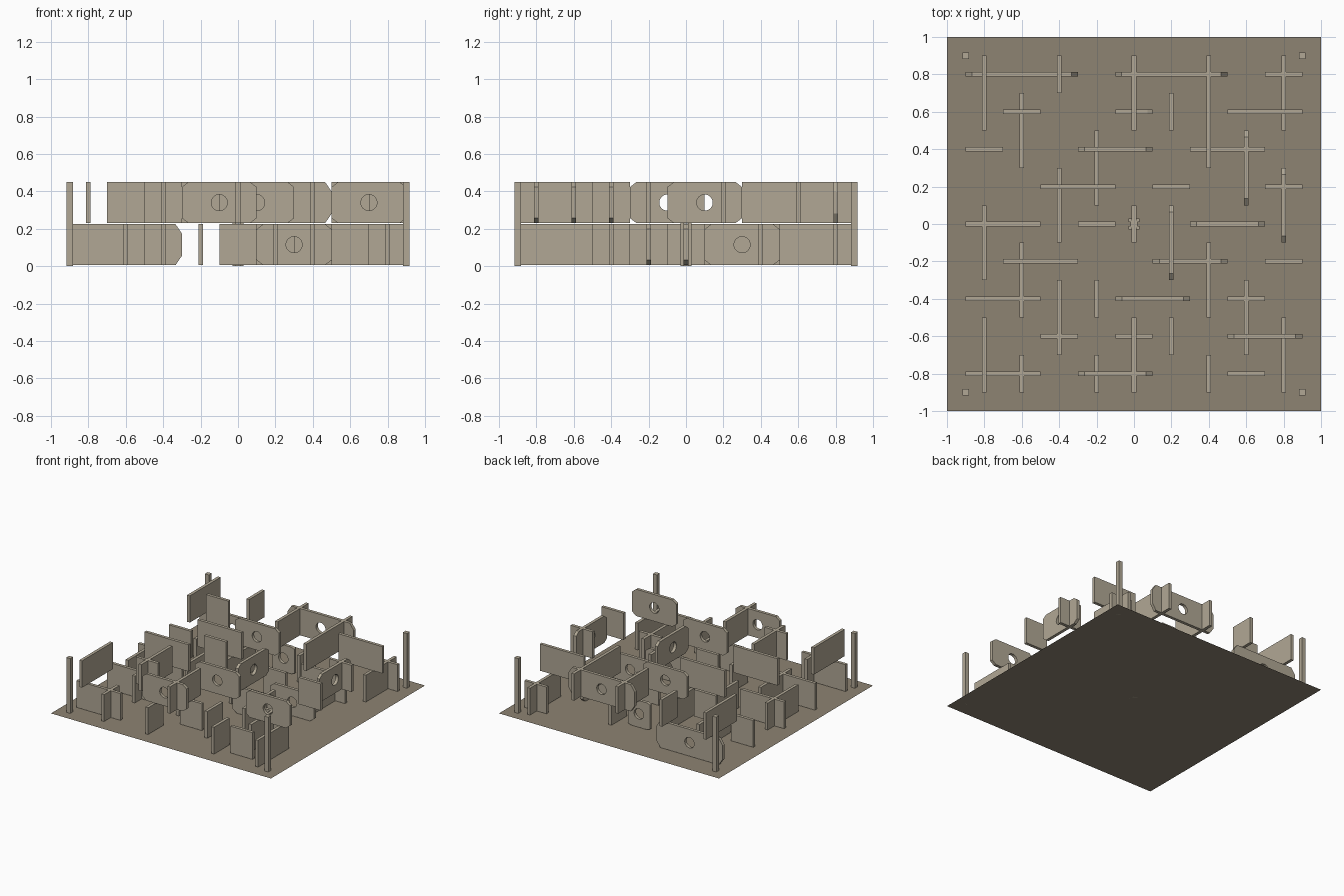
import bpy, bmesh, math

if "Cube" in bpy.data.objects:
    bpy.data.objects.remove(bpy.data.objects["Cube"])


def material(name, col):
    m = bpy.data.materials.new(name)
    m.diffuse_color = (*col, 1)
    m.use_nodes = True
    m.node_tree.nodes["Principled BSDF"].inputs["Base Color"].default_value = m.diffuse_color
    return m


WALL = material("wall_tan", (0.44, 0.39, 0.30))
FLOOR = material("floor_brown", (0.27, 0.23, 0.17))
T = 0.0125                      # half wall thickness
H = 0.11                        # half wall height
LEVEL = {"low": 0.115, "up": 0.34}


def finish(bm, name, mat):
    bmesh.ops.recalc_face_normals(bm, faces=bm.faces[:])
    me = bpy.data.meshes.new(name)
    bm.to_mesh(me)
    bm.free()
    me.materials.append(mat)
    ob = bpy.data.objects.new(name, me)
    bpy.context.collection.objects.link(ob)
    return ob


def box(name, loc, size):
    bm = bmesh.new()
    bmesh.ops.create_cube(bm, size=1)
    for v in bm.verts:
        v.co = [v.co[i] * size[i] + loc[i] for i in range(3)]
    return finish(bm, name, WALL)


def holed_panel(name, half, n=32, r=0.043):
    # round hole joined to a rectangular rim sampled at the same angles
    bm = bmesh.new()
    rings = []
    for y in (-T, T):
        inner, outer = [], []
        for i in range(n):
            a = 2 * math.pi * i / n
            c, s = math.cos(a), math.sin(a)
            k = min(half / max(abs(c), 1e-6), H / max(abs(s), 1e-6))
            inner.append(bm.verts.new((r * c, y, r * s)))
            outer.append(bm.verts.new((k * c, y, k * s)))
        rings.append((inner, outer))
    (i0, o0), (i1, o1) = rings
    for i in range(n):
        j = (i + 1) % n
        for a, b in ((i0, o0), (o0, o1), (o1, i1), (i1, i0)):
            bm.faces.new((a[i], a[j], b[j], b[i]))
    return finish(bm, name, WALL)


def wall(axis, line, a, b, level, hole=False):
    mid, half, z = (a + b) / 2, (b - a) / 2, LEVEL[level]
    loc = (mid, line, z) if axis == "x" else (line, mid, z)
    name = ("lower" if level == "low" else "upper") + "_wall"
    if hole:
        ob = holed_panel(name + "_with_hole", half)
        ob.location = loc
        if axis == "y":
            ob.rotation_euler.z = math.pi / 2
    else:
        size = (2 * half, 2 * T, 2 * H) if axis == "x" else (2 * T, 2 * half, 2 * H)
        box(name, loc, size)


# floor sheet
bm = bmesh.new()
bmesh.ops.create_grid(bm, x_segments=1, y_segments=1, size=1)
finish(bm, "floor", FLOOR)

# walls running along x: (y, x start, x end, level, hole)
for w in (
    (.8, -.9, -.3, "low", 1), (.8, -.1, .5, "up", 1), (.8, .7, .9, "low"),
    (.6, -.7, -.5, "up"), (.6, -.1, .1, "low", 1), (.6, .5, .9, "up"),
    (.4, -.9, -.7, "low"), (.4, -.3, .1, "up", 1), (.4, .3, .7, "low"),
    (.2, -.5, -.1, "up"), (.2, .1, .3, "low"), (.2, .7, .9, "up"),
    (0, -.9, -.5, "low"), (0, -.3, -.1, "up"), (0, .3, .7, "low", 1),
    (-.2, -.7, -.3, "up"), (-.2, .1, .5, "low", 1), (-.2, .7, .9, "up"),
    (-.4, -.9, -.5, "low"), (-.4, -.1, .3, "up", 1), (-.4, .5, .7, "low"),
    (-.6, -.5, -.3, "up"), (-.6, -.1, .1, "low"), (-.6, .5, .9, "up", 1),
    (-.8, -.9, -.5, "low"), (-.8, -.3, .1, "up", 1), (-.8, .5, .7, "low"),
):
    wall("x", *w)

# walls running along y: (x, y start, y end, level, hole)
for w in (
    (-.8, .5, .9, "up"), (-.8, -.3, .1, "low"), (-.8, -.9, -.5, "up"),
    (-.6, .3, .7, "low"), (-.6, -.5, -.1, "low"), (-.6, -.9, -.7, "low"),
    (-.4, .7, .9, "up"), (-.4, -.1, .3, "low"), (-.4, -.7, -.3, "up"),
    (-.2, .1, .5, "low"), (-.2, -.5, -.3, "low"), (-.2, -.9, -.7, "low"),
    (0, .5, .9, "up"), (0, -.1, .1, "low"), (0, -.9, -.5, "up"),
    (.2, .5, .7, "low"), (.2, -.3, .1, "up", 1), (.2, -.7, -.5, "low"),
    (.4, .3, .9, "up"), (.4, -.5, -.1, "low"), (.4, -.9, -.7, "low"),
    (.6, .1, .5, "low", 1), (.6, -.7, -.3, "low"),
    (.8, .5, .9, "low"), (.8, -.1, .3, "up", 1), (.8, -.9, -.5, "low"),
):
    wall("y", *w)

# corner posts and central pillar with four corner studs
for sx in (-1, 1):
    for sy in (-1, 1):
        box("corner_post", (.9 * sx, .9 * sy, .225), (.036, .036, .45))
        box("pillar_stud", (.02 * sx, .02 * sy, .118), (.018, .018, .236))
box("central_pillar", (0, 0, .114), (.04, .04, .228))
